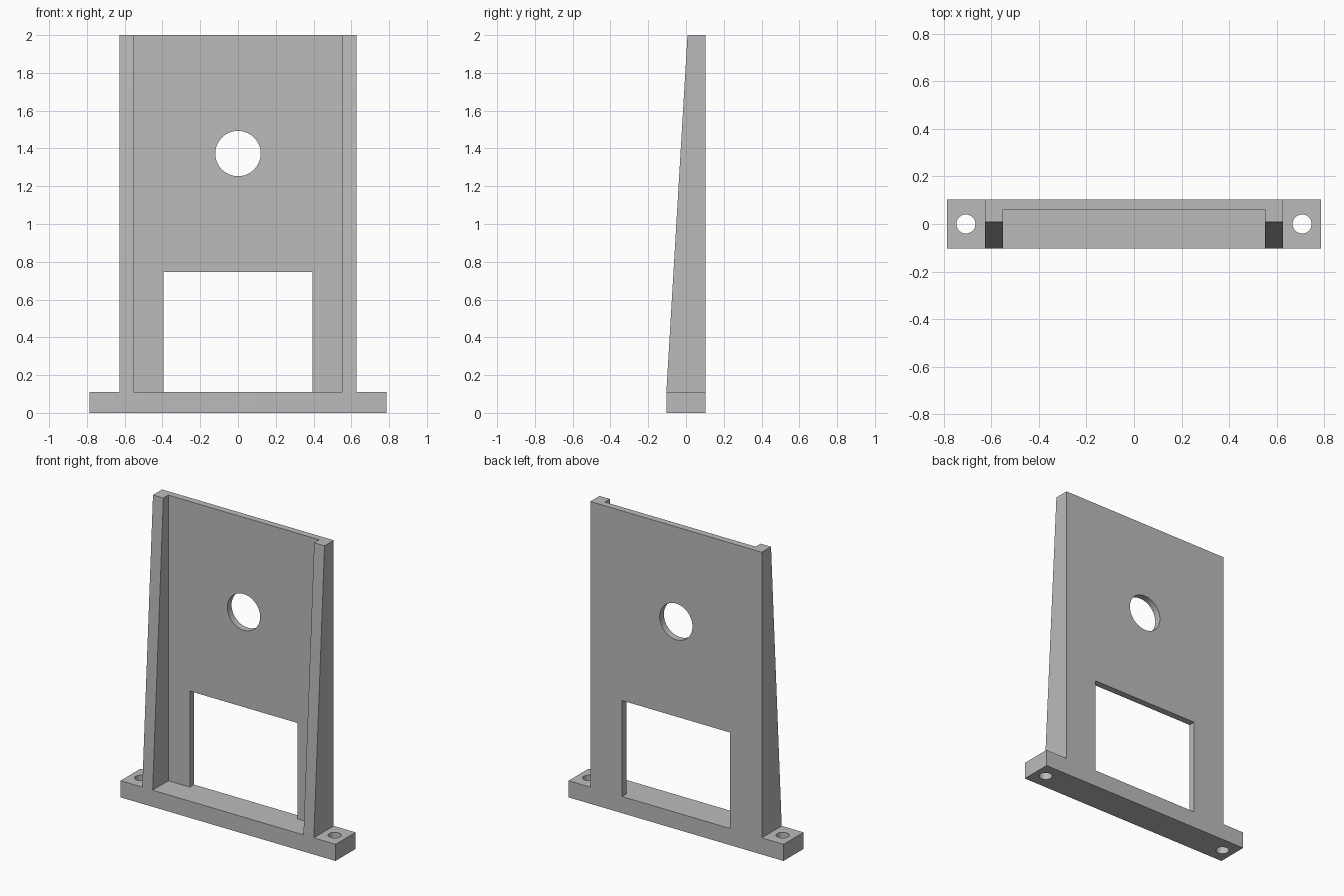
import bpy, bmesh, math
from mathutils import Matrix

cube = bpy.data.objects.get("Cube")
if cube:
    bpy.data.objects.remove(cube, do_unlink=True)

# Main dimensions
BASE_X, DEPTH, BASE_Z = 0.787, 0.104, 0.11
PANEL_X, POCKET_X, HEIGHT = 0.628, 0.552, 2.0
RIB_TOP_Y, PANEL_Y = 0.008, 0.06

grey = bpy.data.materials.new("plain grey")
grey.use_nodes = True
colour = (0.5, 0.5, 0.5, 1)
grey.diffuse_color = colour
grey.node_tree.nodes["Principled BSDF"].inputs["Base Color"].default_value = colour


def add_object(name, bm):
    bmesh.ops.recalc_face_normals(bm, faces=bm.faces)
    mesh = bpy.data.meshes.new(name)
    bm.to_mesh(mesh)
    bm.free()
    mesh.materials.append(grey)
    obj = bpy.data.objects.new(name, mesh)
    bpy.context.collection.objects.link(obj)
    return obj


def box(name, x, y, z):
    bm = bmesh.new()
    bmesh.ops.create_cube(bm, size=1)
    for v in bm.verts:
        v.co = [r[0] if c < 0 else r[1] for c, r in zip(v.co, (x, y, z))]
    return add_object(name, bm)


def cylinder(name, radius, matrix):
    bm = bmesh.new()
    bmesh.ops.create_cone(bm, cap_ends=True, segments=64, radius1=radius,
                          radius2=radius, depth=1, matrix=matrix)
    return add_object(name, bm)


def cut(target, cutter):
    cutter.hide_render = True
    mod = target.modifiers.new(cutter.name, 'BOOLEAN')
    mod.operation, mod.solver, mod.object = 'DIFFERENCE', 'EXACT', cutter
    bpy.context.view_layer.objects.active = target
    bpy.ops.object.modifier_apply(modifier=mod.name)
    bpy.data.objects.remove(cutter, do_unlink=True)


# Tapered side profile, extruded over the full width of the foot
bm = bmesh.new()
profile = [(-DEPTH, 0), (DEPTH, 0), (DEPTH, HEIGHT), (RIB_TOP_Y, HEIGHT), (-DEPTH, BASE_Z)]
face = bm.faces.new([bm.verts.new((-BASE_X, y, z)) for y, z in profile])
side = bmesh.ops.extrude_face_region(bm, geom=[face])["geom"]
bmesh.ops.translate(bm, vec=(2 * BASE_X, 0, 0),
                    verts=[g for g in side if isinstance(g, bmesh.types.BMVert)])
bracket = add_object("bracket_plate", bm)

# Mounting ears with bolt holes on both sides
for s in (-1, 1):
    cut(bracket, box("ear_cutter", sorted((s * PANEL_X, s)), (-1, 1), (BASE_Z, 3)))
    cut(bracket, cylinder("bolt_hole_cutter", 0.04, Matrix.Translation((s * 0.708, 0, 0))))

# Front pocket between the ribs, window and round hole
cut(bracket, box("pocket_cutter", (-POCKET_X, POCKET_X), (-1, PANEL_Y), (BASE_Z, 3)))
cut(bracket, box("window_cutter", (-0.395, 0.395), (-1, 1), (BASE_Z, 0.745)))
cut(bracket, cylinder("round_hole_cutter", 0.12,
                      Matrix.Translation((0, 0, 1.373)) @ Matrix.Rotation(math.pi / 2, 4, 'X')))

# Smooth hole walls, crisp edges elsewhere
bpy.ops.object.select_all(action='DESELECT')
bracket.select_set(True)
bpy.context.view_layer.objects.active = bracket
bpy.ops.object.shade_smooth_by_angle(angle=math.radians(30))
